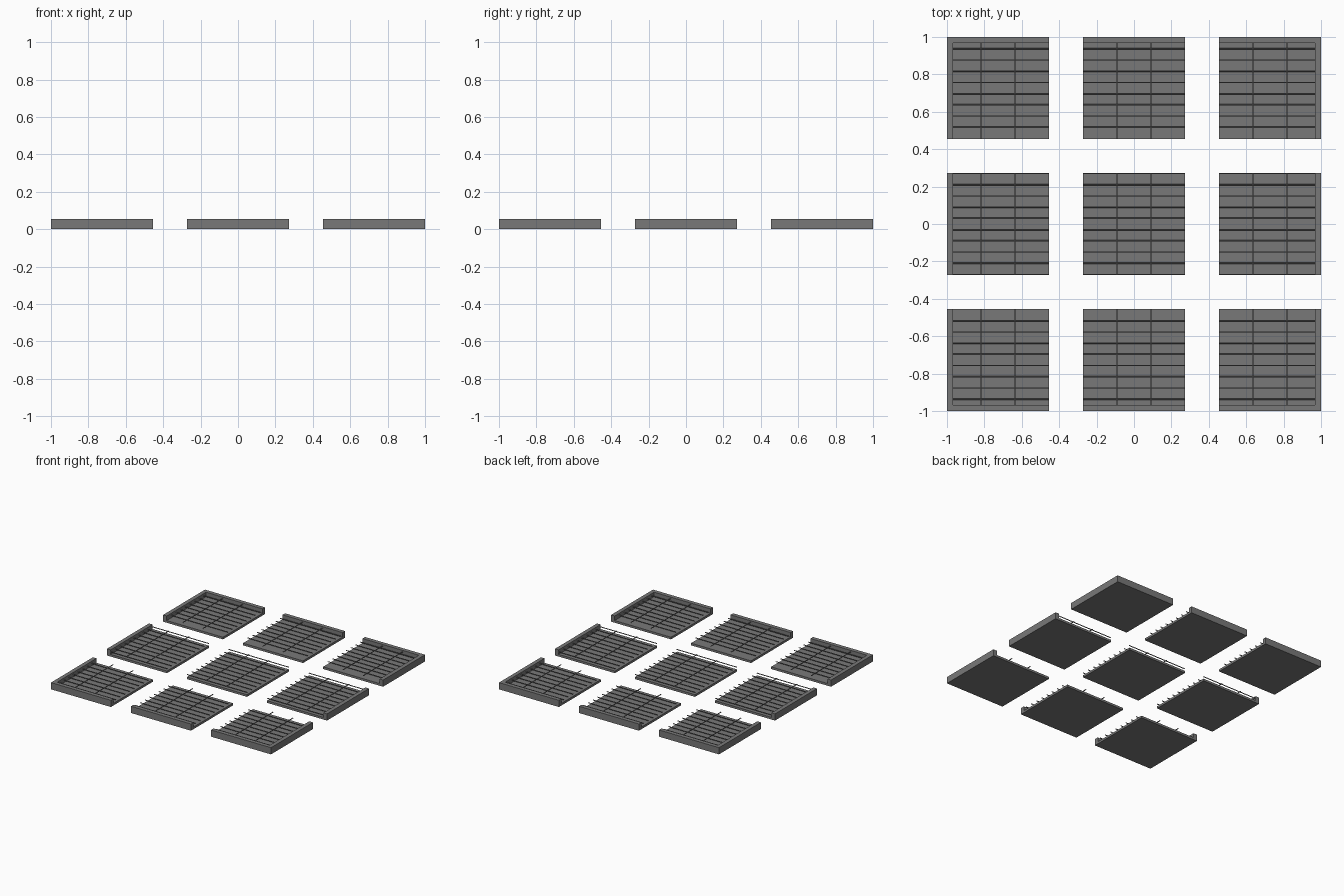
import bpy, bmesh
from math import pi
from mathutils import Matrix

if "Cube" in bpy.data.objects:
    bpy.data.objects.remove(bpy.data.objects["Cube"])

PITCH = 0.7275      # spacing between tile centres
HALF = 0.2725       # half a tile
WALL = 0.033        # rim thickness
HEIGHT = 0.055      # rim height
SLAB = 0.018        # slab thickness
ROD_R = 0.0035
ROD_Z = {'x': 0.037, 'y': 0.042}

grey = bpy.data.materials.new("dark_grey")
grey.diffuse_color = (0.19, 0.19, 0.19, 1)
grey.use_nodes = True
grey.node_tree.nodes["Principled BSDF"].inputs["Base Color"].default_value = grey.diffuse_color


def make_object(name, bm):
    bmesh.ops.recalc_face_normals(bm, faces=bm.faces)
    mesh = bpy.data.meshes.new(name)
    bm.to_mesh(mesh)
    bm.free()
    mesh.materials.append(grey)
    obj = bpy.data.objects.new(name, mesh)
    bpy.context.collection.objects.link(obj)
    return obj


def extrude_outline(name, outline, z0, z1):
    bm = bmesh.new()
    face = bm.faces.new([bm.verts.new((x, y, z0)) for x, y in outline])
    ext = bmesh.ops.extrude_face_region(bm, geom=[face], use_keep_orig=True)
    verts = [g for g in ext['geom'] if isinstance(g, bmesh.types.BMVert)]
    bmesh.ops.translate(bm, vec=(0, 0, z1 - z0), verts=verts)
    return make_object(name, bm)


def rect(x0, x1, y0, y1):
    return [(x0, y0), (x1, y0), (x1, y1), (x0, y1)]


def add_rod(bm, axis, pos, a, b):
    mid = (a + b) / 2
    place = (mid, pos, ROD_Z['x']) if axis == 'x' else (pos, mid, ROD_Z['y'])
    turn = Matrix.Rotation(pi / 2, 4, 'Y' if axis == 'x' else 'X')
    bmesh.ops.create_cone(bm, cap_ends=True, segments=8, radius1=ROD_R, radius2=ROD_R,
                          depth=b - a, matrix=Matrix.Translation(place) @ turn)


for i in (-1, 0, 1):
    for j in (-1, 0, 1):
        tag = f"{i + 1}_{j + 1}"
        cx, cy = i * PITCH, j * PITCH
        x0, x1, y0, y1 = cx - HALF, cx + HALF, cy - HALF, cy + HALF

        # inner limits of the floor, inset where there is a rim
        ix0, ix1 = x0 + WALL * (i < 0), x1 - WALL * (i > 0)
        iy0, iy1 = y0 + WALL * (j < 0), y1 - WALL * (j > 0)

        # floor slab
        extrude_outline(f"floor_slab_{tag}", rect(ix0, ix1, iy0, iy1), 0, SLAB)

        # outer rim: straight on edge tiles, L-shaped on corner tiles
        ox, oy = cx + i * HALF, cy + j * HALF
        if i and j:
            qx, qy = cx - i * HALF, cy - j * HALF
            wx, wy = ox - i * WALL, oy - j * WALL
            extrude_outline(f"corner_rim_{tag}",
                            [(ox, oy), (qx, oy), (qx, wy), (wx, wy), (wx, qy), (ox, qy)],
                            0, HEIGHT)
        elif i:
            extrude_outline(f"side_rim_{tag}", rect(ox - i * WALL, ox, y0, y1), 0, HEIGHT)
        elif j:
            extrude_outline(f"end_rim_{tag}", rect(x0, x1, oy - j * WALL, oy), 0, HEIGHT)

        # raised rod mesh: close rows along x, wide columns along y
        bm = bmesh.new()
        if j == 0:
            rows = [-0.27 + k * 0.06 for k in range(10)]
        else:
            rows = [j * (0.517 + 0.06 * k) for k in range(8)]
        for y in rows:
            add_rod(bm, 'x', y, ix0, ix1)
        for x in (cx - 0.091, cx + 0.091):
            add_rod(bm, 'y', x, iy0, iy1)
        make_object(f"rod_mesh_{tag}", bm)
